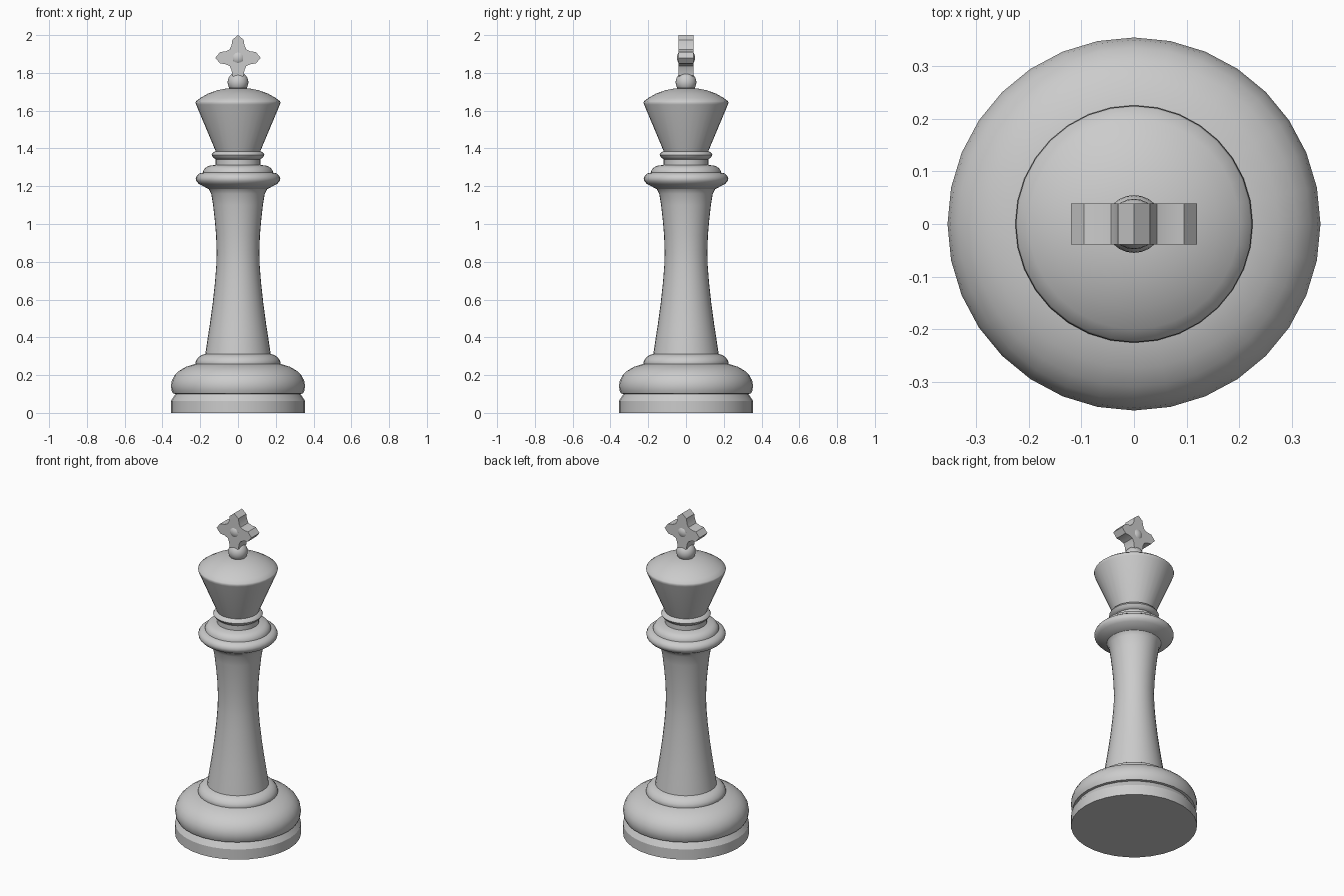
import bpy, bmesh, math
from mathutils import Vector

cube = bpy.data.objects.get("Cube")
if cube:
    bpy.data.objects.remove(cube, do_unlink=True)

grey = bpy.data.materials.new("plain grey")
grey.use_nodes = True
grey.diffuse_color = (0.6, 0.6, 0.6, 1)
grey.node_tree.nodes["Principled BSDF"].inputs["Base Color"].default_value = (0.6, 0.6, 0.6, 1)
SIDES = 32


def finish(name, bm, angle):
    bmesh.ops.recalc_face_normals(bm, faces=bm.faces)
    mesh = bpy.data.meshes.new(name)
    bm.to_mesh(mesh)
    bm.free()
    mesh.materials.append(grey)
    obj = bpy.data.objects.new(name, mesh)
    bpy.context.collection.objects.link(obj)
    bpy.ops.object.select_all(action="DESELECT")
    obj.select_set(True)
    bpy.context.view_layer.objects.active = obj
    bpy.ops.object.shade_smooth_by_angle(angle=math.radians(angle))
    return obj


def lathe(name, profile, angle=40):
    """Turn (radius, height) points around z and close both ends."""
    bm = bmesh.new()
    rings = []
    for r, z in profile:
        rings.append([bm.verts.new((r * math.cos(math.tau * i / SIDES),
                                    r * math.sin(math.tau * i / SIDES), z))
                      for i in range(SIDES)])
    for low, high in zip(rings, rings[1:]):
        for i in range(SIDES):
            j = (i + 1) % SIDES
            bm.faces.new((low[i], low[j], high[j], high[i]))
    bm.faces.new(rings[0])
    bm.faces.new(rings[-1])
    return finish(name, bm, angle)


def ball(name, radius, z):
    bm = bmesh.new()
    bmesh.ops.create_uvsphere(bm, u_segments=24, v_segments=14, radius=radius)
    bmesh.ops.translate(bm, verts=bm.verts, vec=(0, 0, z))
    return finish(name, bm, 40)


# Foot: straight plinth, groove and heavy rounded moulding
lathe("plinth", [(0.355, 0), (0.355, 0.063), (0.33, 0.102)], 30)
lathe("base_moulding", [(0.33, 0.1), (0.345, 0.103), (0.352, 0.12), (0.355, 0.145),
                        (0.35, 0.172), (0.335, 0.2), (0.31, 0.224), (0.275, 0.244),
                        (0.23, 0.258), (0.2, 0.262)], 50)
lathe("base_ring", [(0.222, 0.25), (0.226, 0.264), (0.221, 0.28), (0.208, 0.296),
                    (0.19, 0.307), (0.165, 0.314)], 50)

# Waisted column, flaring into the collar
lathe("column", [(0.174, 0.305), (0.163, 0.38), (0.149, 0.47), (0.134, 0.58), (0.122, 0.69),
                 (0.115, 0.78), (0.113, 0.85), (0.116, 0.94), (0.123, 1.02), (0.132, 1.1),
                 (0.142, 1.16), (0.156, 1.188), (0.18, 1.205)])
lathe("collar", [(0.15, 1.182), (0.18, 1.198), (0.207, 1.212), (0.221, 1.227), (0.224, 1.242),
                 (0.217, 1.257), (0.203, 1.268), (0.18, 1.273)], 50)
lathe("collar_ring", [(0.186, 1.265), (0.185, 1.28), (0.174, 1.297), (0.155, 1.308),
                      (0.11, 1.314)], 50)

# Neck and thin ring under the head
lathe("neck", [(0.118, 1.305), (0.118, 1.41)])
lathe("neck_ring", [(0.118, 1.342), (0.132, 1.353), (0.14, 1.366), (0.132, 1.379), (0.11, 1.388)], 50)

# Flared head with rounded rim and domed lid
lathe("head", [(0.118, 1.385), (0.222, 1.632), (0.225, 1.643), (0.222, 1.65), (0.2, 1.667),
               (0.16, 1.69), (0.11, 1.708), (0.06, 1.718), (0.02, 1.72)], 45)

# Finial: ball, flared cross with pointed arms, round boss
ball("finial_ball", 0.055, 1.75)
ball("cross_boss", 0.048, 1.88)

ARM = [(0.0, 0.12), (0.03, 0.095), (0.034, 0.066), (0.044, 0.044), (0.066, 0.034), (0.095, 0.03)]
bm = bmesh.new()
outline = []
for quarter in range(4):
    a = -quarter * math.pi / 2
    for x, z in ARM:
        outline.append(bm.verts.new((x * math.cos(a) - z * math.sin(a), -0.039,
                                     1.88 + x * math.sin(a) + z * math.cos(a))))
front = bm.faces.new(outline)
moved = bmesh.ops.extrude_face_region(bm, geom=[front])["geom"]
bmesh.ops.translate(bm, verts=[v for v in moved if isinstance(v, bmesh.types.BMVert)],
                    vec=Vector((0, 0.078, 0)))
finish("cross", bm, 35)
